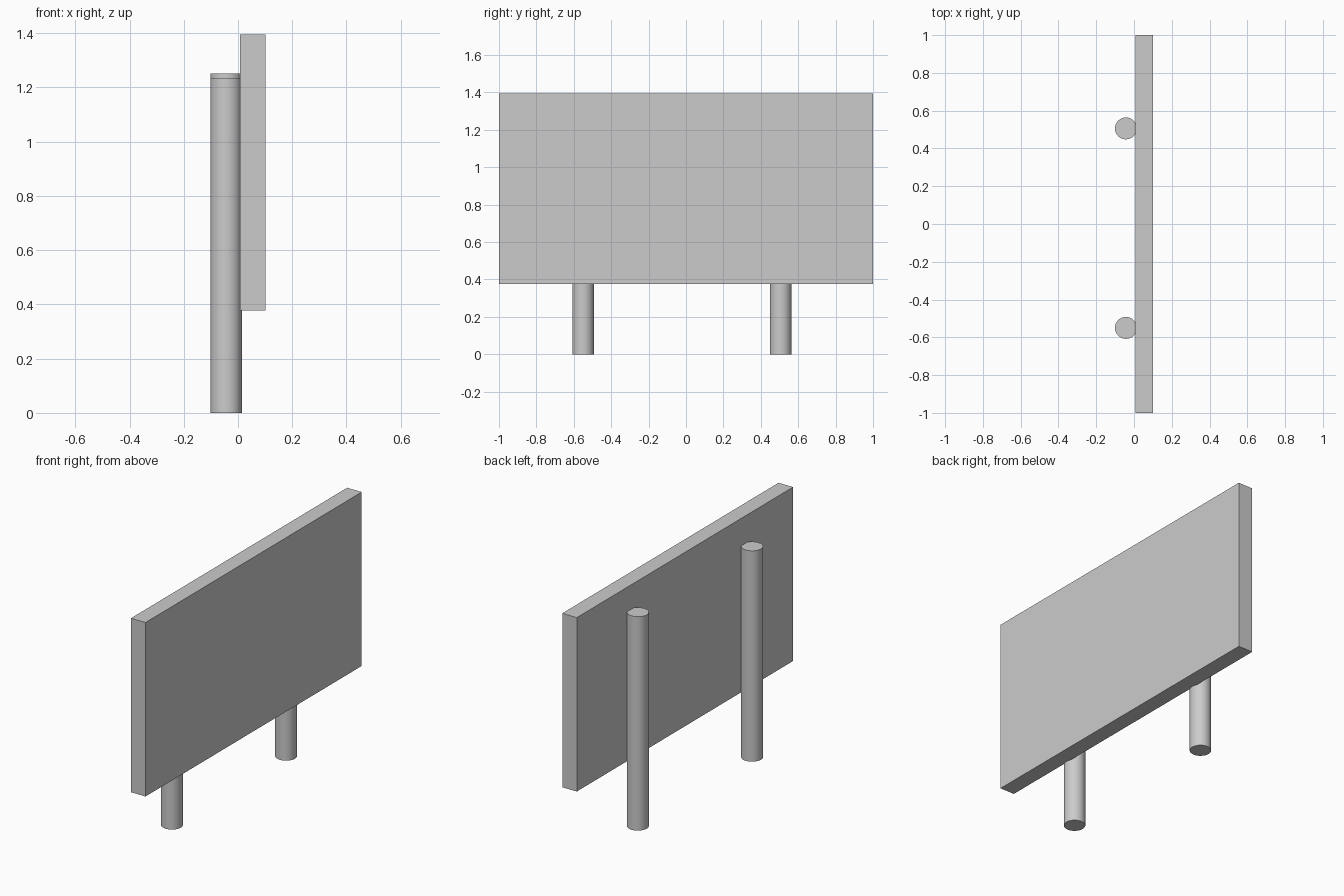
import bpy
import math

if "Cube" in bpy.data.objects:
    bpy.data.objects.remove(bpy.data.objects["Cube"])


def box(name, lo, hi):
    """Box spanning two opposite corners."""
    centre = [(a + b) / 2 for a, b in zip(lo, hi)]
    bpy.ops.mesh.primitive_cube_add(size=1, location=centre)
    ob = bpy.context.object
    ob.name = name
    ob.scale = [b - a for a, b in zip(lo, hi)]
    bpy.ops.object.transform_apply(location=False, rotation=False, scale=True)
    return ob


def post(name, x, y, radius, height):
    """Round post standing on the ground."""
    bpy.ops.mesh.primitive_cylinder_add(vertices=32, radius=radius, depth=height,
                                        location=(x, y, height / 2))
    ob = bpy.context.object
    ob.name = name
    bpy.ops.object.shade_smooth_by_angle(angle=math.radians(30))
    return ob


# Sign board
box("sign_board", (0.007, -1.0, 0.377), (0.101, 1.0, 1.395))

# Two posts sunk slightly into the back of the board, one a little taller
post("post_front", -0.043, -0.55, 0.058, 1.234)
post("post_back", -0.043, 0.506, 0.058, 1.252)
